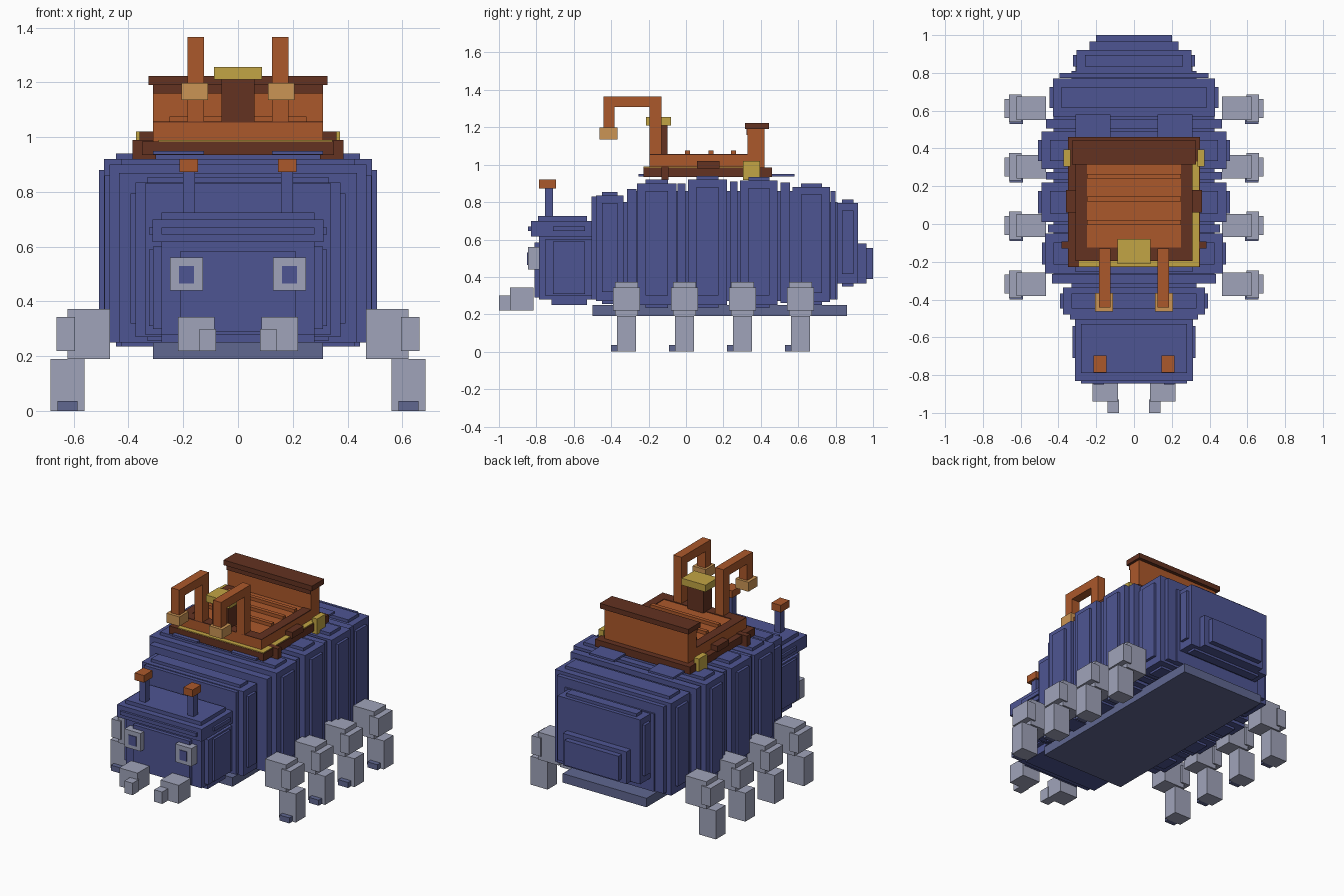
import bpy, bmesh

if "Cube" in bpy.data.objects:
    bpy.data.objects.remove(bpy.data.objects["Cube"], do_unlink=True)


def material(name, r, g, b):
    m = bpy.data.materials.new(name)
    m.use_nodes = True
    m.diffuse_color = (r, g, b, 1)
    bsdf = next(n for n in m.node_tree.nodes if n.type == 'BSDF_PRINCIPLED')
    bsdf.inputs["Base Color"].default_value = (r, g, b, 1)
    return m


BLUE = material("shell blue", .076, .091, .29)
SLATE = material("belly slate", .115, .135, .28)
GREY = material("leg grey", .35, .37, .49)
ORANGE = material("wood orange", .41, .098, .024)
BROWN = material("dark wood", .125, .032, .015)
GOLD = material("brass gold", .54, .376, .058)
TAN = material("lantern tan", .6, .3, .09)


def boxes(name, mat, *parts):
    """One object made of boxes, each given as (x0, x1, y0, y1, z0, z1)."""
    bm = bmesh.new()
    for x0, x1, y0, y1, z0, z1 in parts:
        for v in bmesh.ops.create_cube(bm, size=1)['verts']:
            v.co = (x1 if v.co.x > 0 else x0,
                    y1 if v.co.y > 0 else y0,
                    z1 if v.co.z > 0 else z0)
    bmesh.ops.recalc_face_normals(bm, faces=bm.faces)
    me = bpy.data.meshes.new(name)
    bm.to_mesh(me)
    bm.free()
    me.materials.append(mat)
    ob = bpy.data.objects.new(name, me)
    bpy.context.collection.objects.link(ob)
    return ob


def pair(name, mat, *parts):
    """The same boxes on the left (+x) and mirrored on the right."""
    boxes("left_" + name, mat, *parts)
    boxes("right_" + name, mat, *[(-b, -a, *rest) for a, b, *rest in parts])


def segment(name, hw, y0, y1, z0, z1, bulge):
    """Body ring; wide rings get raised plates on the sides, top and bottom."""
    parts = [(-hw, hw, y0, y1, z0, z1)]
    if bulge:
        i = (y1 - y0) * .22
        parts.append((-hw - .018, hw + .018, y0 + i, y1 - i, z0 + .05, z1 - .04))
        parts.append((-hw + .045, hw - .045, y0 + i, y1 - i, z0 - .015, z1 + .02))
    boxes(name, BLUE, *parts)


# Segmented body
boxes("body_core", BLUE, (-.33, .33, -.5, .81, .28, .8), (-.425, .425, -.31, .58, .27, .86))
rings = [(.375, -.48, -.335, .27, .835, True),
         (.435, -.315, -.265, .25, .87, False),
         (.47, -.262, -.05, .25, .9, True),
         (.455, -.045, -.002, .25, .9, False),
         (.49, .01, .22, .25, .92, True),
         (.465, .235, .275, .25, .91, False),
         (.49, .29, .49, .25, .915, True),
         (.465, .505, .555, .26, .905, False),
         (.43, .57, .77, .265, .88, True),
         (.395, .772, .8, .28, .86, False),
         (.305, .81, .92, .365, .795, True)]
for n, ring in enumerate(rings):
    segment(f"body_segment_{n + 1}", *ring)
boxes("neck", BLUE, (-.34, .34, -.505, -.47, .28, .83))
boxes("tail", BLUE, (-.235, .235, .92, .965, .365, .58), (-.2, .2, .965, 1, .39, .555))
boxes("belly_plate", SLATE, (-.31, .31, -.5, .86, .19, .25))
pair("back_pad", BLUE, (.125, .31, -.255, .58, .936, .95))

# Head with face plate, cheeks and brow
boxes("head", BLUE, (-.28, .28, -.785, -.47, .28, .65), (-.31, .31, -.755, -.5, .3, .6),
      (-.21, .21, -.81, -.78, .29, .585), (-.325, .325, -.71, -.54, .31, .59),
      (-.28, .28, -.72, -.53, .25, .3))
boxes("brow", BLUE, (-.313, .313, -.83, -.5, .617, .70), (-.28, .28, -.79, -.53, .69, .725),
      (-.28, .28, -.845, -.8, .645, .67), (-.325, .325, -.71, -.54, .645, .67))
pair("eye", GREY, (.128, .248, -.845, -.78, .44, .56))
pair("pupil", BLUE, (.16, .215, -.849, -.843, .465, .53))
pair("mandible", GREY, (.085, .22, -.94, -.815, .22, .343), (.08, .14, -1, -.93, .22, .30))
pair("antenna_stalk", BLUE, (.157, .2, -.755, -.71, .72, .88))
pair("antenna_tip", ORANGE, (.146, .214, -.785, -.695, .872, .92))

# Four pairs of legs
for i in range(4):
    y = -.318 + .31 * i
    pair(f"leg_{i + 1}", GREY,
         (.467, .622, y - .062, y + .062, .19, .373),
         (.595, .662, y - .073, y + .073, .22, .343),
         (.56, .685, y - .05, y + .05, 0, .19))
    pair(f"toe_{i + 1}", SLATE, (.587, .66, y - .082, y - .05, 0, .037))

# Saddle base with straps, clasps and trim
boxes("saddle_base", BROWN, (-.35, .35, -.228, .46, .935, .985))
boxes("saddle_trim", GOLD, (-.29, .345, -.226, -.19, .982, .99),
      (.305, .345, -.19, .33, .982, .99))
pair("saddle_strap", BROWN, (.3, .385, -.13, -.093, .917, .99))
pair("saddle_step", BROWN, (.3, .36, .06, .18, .98, 1.02))
pair("saddle_clasp", GOLD, (.335, .372, .305, .395, .917, 1.02))

# Seat with rim and slats
boxes("seat", ORANGE, (-.31, .31, -.195, .34, .98, 1.053))
boxes("seat_rim", BROWN, (-.31, -.25, -.195, .33, 1.05, 1.057),
      (.25, .31, -.195, .33, 1.05, 1.057), (-.25, .25, -.195, -.125, 1.05, 1.057))
boxes("seat_slats", ORANGE, *[(-.25, .25, y, y + .026, 1.05, 1.075) for y in (-.005, .12, .24)])

# Backrest
boxes("backrest", ORANGE, (-.31, .31, .33, .42, .98, 1.19))
boxes("backrest_cap", BROWN, (-.327, .327, .315, .443, 1.19, 1.224))
boxes("backrest_band", BROWN, (-.31, .31, .323, .331, 1.16, 1.191))

# Front lantern posts and centre handle
pair("lantern_post", ORANGE, (.125, .185, -.195, -.13, .985, 1.366),
     (.125, .185, -.442, -.13, 1.308, 1.366), (.125, .185, -.442, -.382, 1.19, 1.31))
pair("lantern", TAN, (.11, .206, -.462, -.365, 1.135, 1.198))
boxes("handle_post", BROWN, (-.06, .06, -.19, -.1, 1.05, 1.215))
boxes("handle_top", GOLD, (-.088, .088, -.213, -.08, 1.21, 1.256))
